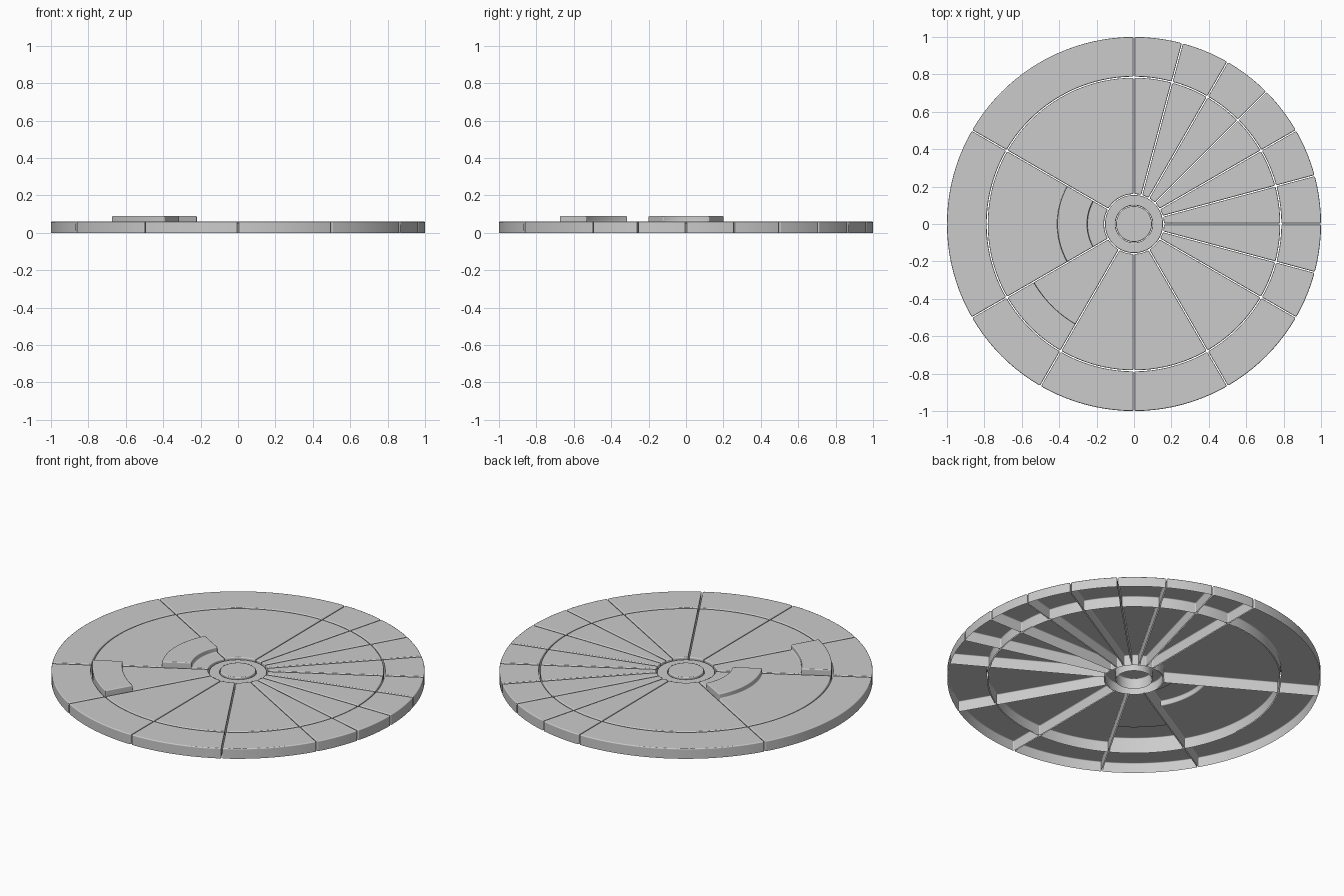
import bpy, bmesh, math

if "Cube" in bpy.data.objects:
    bpy.data.objects.remove(bpy.data.objects["Cube"])

H = 0.06        # tile height
RAISED = 0.09   # height of the two raised blocks
GAP = 0.003     # half the groove between tiles
BEVEL = 0.006


def finish(bm, name):
    bmesh.ops.recalc_face_normals(bm, faces=bm.faces[:])
    top = max(bm.faces, key=lambda f: f.calc_center_median().z)
    if top.normal.z < 0:
        bmesh.ops.reverse_faces(bm, faces=bm.faces[:])
    me = bpy.data.meshes.new(name)
    bm.to_mesh(me)
    bm.free()
    me.shade_smooth()
    ob = bpy.data.objects.new(name, me)
    bpy.context.collection.objects.link(ob)
    mod = ob.modifiers.new("soft_edges", 'BEVEL')
    mod.width = BEVEL
    mod.segments = 2
    mod.limit_method = 'ANGLE'
    mod.angle_limit = math.radians(40)
    mod.use_clamp_overlap = False
    mod.harden_normals = True
    return ob


def drop_walls(bm):
    # pull the open border down to the ground, leaving the underside hollow
    border = [e for e in bm.edges if e.is_boundary]
    geom = bmesh.ops.extrude_edge_only(bm, edges=border)["geom"]
    for v in geom:
        if isinstance(v, bmesh.types.BMVert):
            v.co.z = 0


def tile(name, radii, a0, a1, height=H, raised_row=None):
    """Hollow ring sector; one radial row may be raised as a block."""
    bm = bmesh.new()
    closed = a1 - a0 >= 360
    n = max(5, round((a1 - a0) / 3))
    cols = n if closed else n + 1
    grid = []
    for r in radii:
        d = 0 if closed else math.asin(GAP / r)
        lo, hi = math.radians(a0) + d, math.radians(a1) - d
        grid.append([bm.verts.new((r * math.cos(lo + (hi - lo) * j / n),
                                   r * math.sin(lo + (hi - lo) * j / n), height))
                     for j in range(cols)])
    raised = []
    for i in range(len(radii) - 1):
        for j in range(n):
            k = (j + 1) % cols
            f = bm.faces.new((grid[i][j], grid[i + 1][j], grid[i + 1][k], grid[i][k]))
            if i == raised_row:
                raised.append(f)
    drop_walls(bm)
    if raised:
        geom = bmesh.ops.extrude_face_region(bm, geom=raised)["geom"]
        for v in geom:
            if isinstance(v, bmesh.types.BMVert):
                v.co.z = RAISED
        for f in raised:
            if f.is_valid:
                bm.faces.remove(f)
        for e in [e for e in bm.edges if not e.link_faces]:
            bm.edges.remove(e)
    return finish(bm, name)


# Spoke angles: narrow tiles on the right, wide ones elsewhere
cuts = [-210, -150, -120, -90, -60, -30, -15, 0, 15, 30, 45, 60, 75, 90, 150]
for a0, a1 in zip(cuts, cuts[1:]):
    tile("rim_tile", [0.785 + GAP, 1.0], a0, a1)
    if a0 == -210:      # wedge with the inner raised block
        tile("wedge_inner_block", [0.16, 0.25, 0.41, 0.785 - GAP], a0, a1, raised_row=1)
    elif a0 == -150:    # wedge with the outer raised block
        tile("wedge_outer_block", [0.16, 0.62, 0.785 - GAP], a0, a1, raised_row=1)
    else:
        tile("wedge", [0.16, 0.785 - GAP], a0, a1)

# Centre: slightly lower collar around a round button
tile("hub_collar", [0.099, 0.155], 0, 360, height=0.05)
bm = bmesh.new()
bmesh.ops.create_circle(bm, cap_ends=True, segments=64, radius=0.096)
for v in bm.verts:
    v.co.z = H
drop_walls(bm)
finish(bm, "hub_button")
